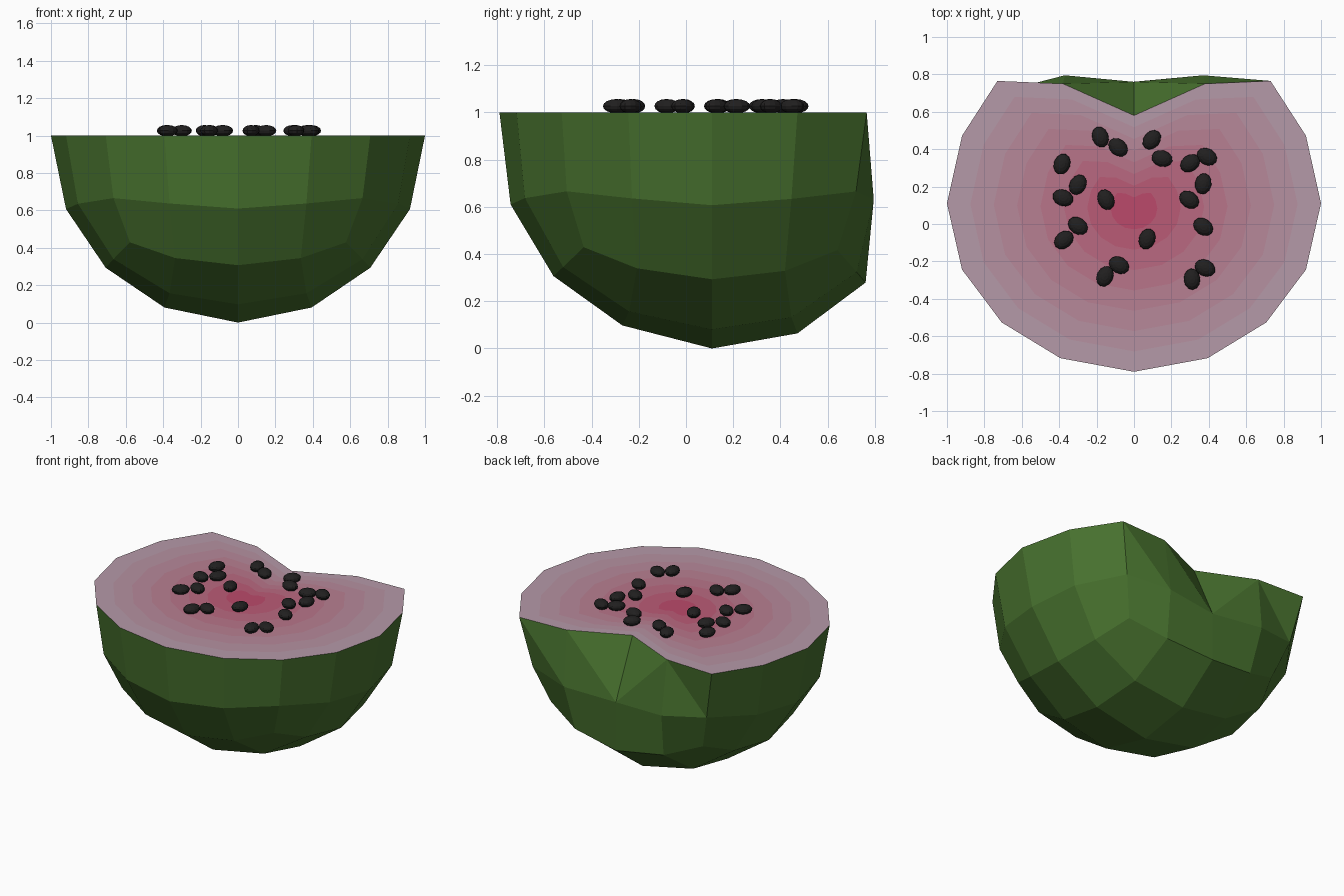
import bpy, bmesh
from math import radians, atan2
from mathutils import Matrix, Vector

if "Cube" in bpy.data.objects:
    bpy.data.objects.remove(bpy.data.objects["Cube"])


def material(name, rgb):
    m = bpy.data.materials.new(name)
    m.diffuse_color = (*rgb, 1)
    m.use_nodes = True
    m.node_tree.nodes["Principled BSDF"].inputs["Base Color"].default_value = m.diffuse_color
    return m


def add_object(name, bm, mats):
    mesh = bpy.data.meshes.new(name)
    bm.to_mesh(mesh)
    bm.free()
    for m in mats:
        mesh.materials.append(m)
    obj = bpy.data.objects.new(name, mesh)
    bpy.context.collection.objects.link(obj)
    return obj


# Rind: cube subdivided into a quad sphere, lower half kept
bpy.ops.mesh.primitive_cube_add(size=2)
rind = bpy.context.object
rind.name = rind.data.name = "rind"
sub = rind.modifiers.new("round", "SUBSURF")
sub.levels = sub.render_levels = 2
sub.use_limit_surface = False
bpy.ops.object.modifier_apply(modifier="round")

bm = bmesh.new()
bm.from_mesh(rind.data)
bmesh.ops.delete(bm, geom=[v for v in bm.verts if v.co.z > 0.01], context="VERTS")
for v in bm.verts:
    v.co.normalize()
    x, y, z = v.co
    depth = -z
    y_scale = 0.92 if y > 0 else 0.90 + 0.07 * depth
    v.co = (x, 0.11 + y * y_scale, 1 + z - 0.055 * y * depth ** 3)


def nearest(x, y, z):
    return min(bm.verts, key=lambda v: (v.co - Vector((x, y, z))).length)


# Dent in the back: rim points and the row below pushed inwards
dent = {}
for sx in (-1, 1):
    for key, start, end in (
            ("rim_corner", (0.71, 0.76, 1), (0.73, 0.765, 1)),
            ("rim_side", (0.39, 0.95, 1), (0.38, 0.75, 1)),
            ("rim_mid", (0, 1.03, 1), (0, 0.58, 1)),
            ("low_corner", (0.67, 0.72, 0.67), (0.66, 0.72, 0.665)),
            ("low_side", (0.365, 0.89, 0.63), (0.37, 0.795, 0.63)),
            ("low_mid", (0, 0.95, 0.61), (0, 0.76, 0.61))):
        v = dent.get((key, -sx)) if "mid" in key else None
        v = v or nearest(sx * start[0], *start[1:])
        dent[key, sx] = v
        dent[key, sx, "to"] = (sx * end[0], *end[1:])
for (key, sx) in [k for k in dent if len(k) == 2]:
    dent[key, sx].co = dent[key, sx, "to"]

# Creases across the dented faces
for a, b, sx in (("rim_side", "low_mid", -1), ("rim_side", "low_mid", 1),
                 ("rim_side", "low_corner", -1), ("rim_corner", "low_side", 1)):
    bmesh.ops.connect_verts(bm, verts=[dent[a, sx], dent[b, sx]])

low = min(v.co.z for v in bm.verts)
for v in bm.verts:
    v.co.z = 1 - (1 - v.co.z) / (1 - low)
bmesh.ops.triangulate(bm, faces=[f for f in bm.faces if len(f.verts) > 4])
bmesh.ops.recalc_face_normals(bm, faces=bm.faces)
if sum(f.normal.z for f in bm.faces) > 0:
    bmesh.ops.reverse_faces(bm, faces=bm.faces)
outline = [v.co.copy() for v in bm.verts if v.is_boundary]
for f in bm.faces:
    f.smooth = False
bm.to_mesh(rind.data)
bm.free()
rind.data.materials.append(material("rind_green", (0.065, 0.17, 0.028)))

# Flesh: flat cut face in rings that fade from red to pale
centre = Vector((0, 0.08, 1))
outline.sort(key=lambda p: atan2(p.y - centre.y, p.x - centre.x))
rings, n = 8, len(outline)
inner, outer = Vector((0.50, 0.05, 0.13)), Vector((0.46, 0.34, 0.41))
flesh_mats = [material(f"flesh_{i}", inner.lerp(outer, (i + 0.5) / rings))
              for i in range(rings)]
bm = bmesh.new()
loops = [[bm.verts.new(centre.lerp(p, (i + 1) / rings)) for p in outline]
         for i in range(rings)]
bm.faces.new(loops[0])
for i in range(1, rings):
    a, b = loops[i - 1], loops[i]
    for j in range(n):
        k = (j + 1) % n
        bm.faces.new((a[j], b[j], b[k], a[k])).material_index = i
add_object("flesh", bm, flesh_mats)

# Seeds: flattened ovals lying on the flesh (x, y, direction in degrees)
seeds = [(-.18, .465, 110), (-.085, .41, 140), (.095, .45, 50), (.15, .35, 165),
         (.30, .325, 35), (.39, .36, 150), (.37, .215, 80), (.295, .13, 145),
         (.37, -.015, 145), (.38, -.235, 155), (.31, -.295, 95),
         (-.08, -.22, 150), (-.155, -.28, 65), (.07, -.08, 70),
         (-.15, .13, 115), (-.30, .21, 60), (-.385, .32, 70),
         (-.38, .14, 160), (-.30, -.01, 145), (-.375, -.085, 40)]
bm = bmesh.new()
for x, y, a in seeds:
    m = (Matrix.Translation((x, y, 1.026)) @ Matrix.Rotation(radians(a), 4, "Z")
         @ Matrix.Diagonal((0.057, 0.044, 0.03, 1)))
    bmesh.ops.create_uvsphere(bm, u_segments=12, v_segments=8, radius=1, matrix=m)
add_object("seeds", bm, [material("seed_black", (0.015, 0.014, 0.014))])
